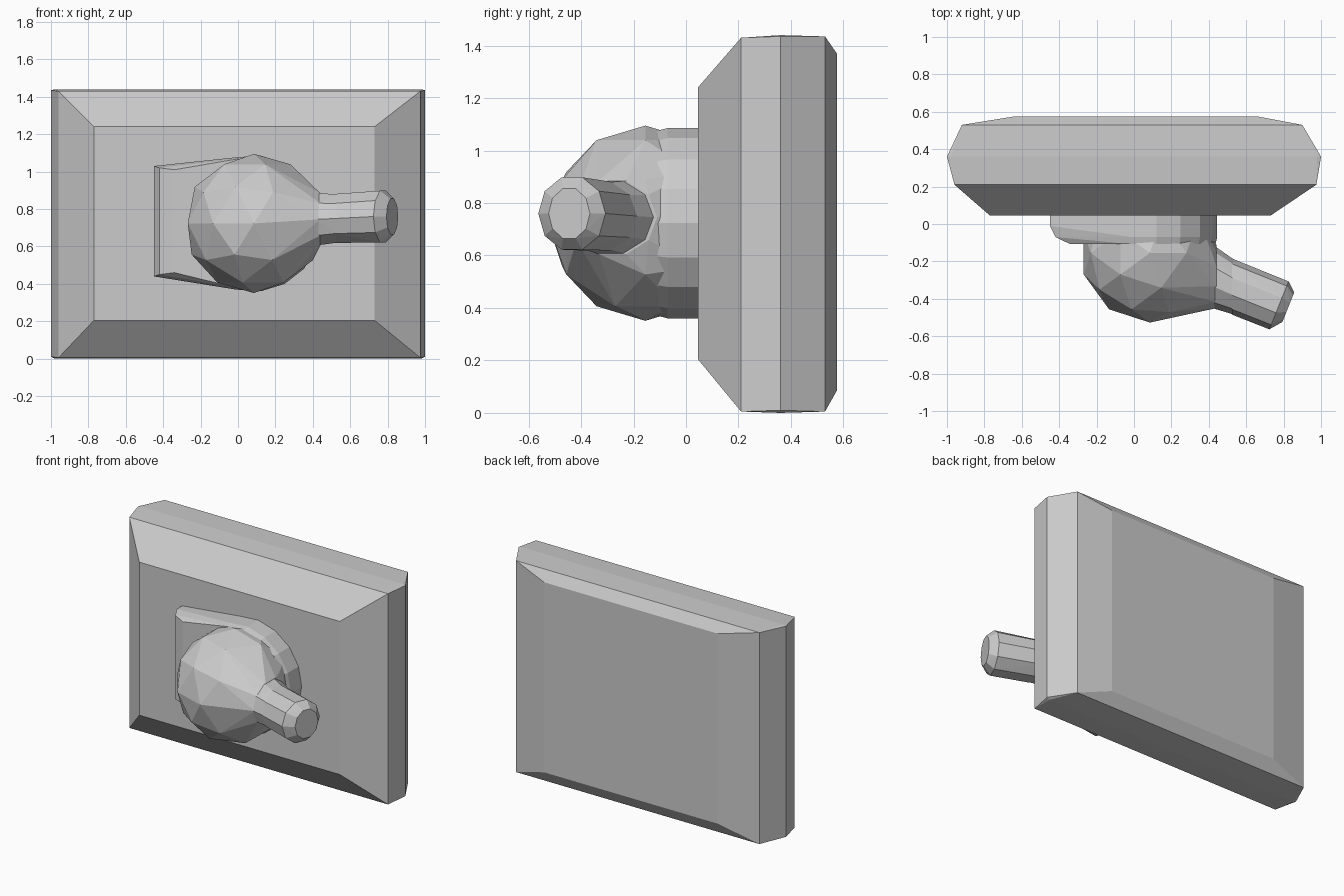
import bpy, bmesh
from math import sin, cos, pi
from mathutils import Vector

if "Cube" in bpy.data.objects:
    bpy.data.objects.remove(bpy.data.objects["Cube"])


def hull(name, points):
    """Flat-shaded convex solid around a set of points."""
    bm = bmesh.new()
    for p in points:
        bm.verts.new(p)
    bmesh.ops.convex_hull(bm, input=bm.verts[:])
    loose = [v for v in bm.verts if not v.link_faces]
    bmesh.ops.delete(bm, geom=loose, context='VERTS')
    bmesh.ops.dissolve_limit(bm, angle_limit=0.02, verts=bm.verts[:], edges=bm.edges[:])
    bmesh.ops.recalc_face_normals(bm, faces=bm.faces[:])
    mesh = bpy.data.meshes.new(name)
    bm.to_mesh(mesh)
    bm.free()
    obj = bpy.data.objects.new(name, mesh)
    bpy.context.collection.objects.link(obj)
    return obj


def ring(center, axis, ry, rz, n=10):
    """Ellipse of points around a horizontal axis."""
    axis = Vector(axis).normalized()
    side = Vector((-axis.y, axis.x, 0))
    return [Vector(center) + side * ry * cos(2 * pi * i / n) + Vector((0, 0, rz * sin(2 * pi * i / n)))
            for i in range(n)]


# Wall plate: rectangles stacked front to back (y, x0, x1, z0, z1)
sections = [(0.045, -0.77, 0.73, 0.205, 1.24),
            (0.21, -0.96, 0.975, 0.005, 1.43),
            (0.36, -1.0, 1.0, 0.01, 1.435),
            (0.36, -0.98, 0.98, 0.0, 1.44),
            (0.53, -0.92, 0.90, 0.005, 1.435),
            (0.575, -0.64, 0.66, 0.085, 1.37)]
hull("wall_plate", [(x, y, z) for y, x0, x1, z0, z1 in sections
                    for x in (x0, x1) for z in (z0, z1)])

# Mounting base: square on the left, round on the right
base = []
for y, left, r, inset in ((0.06, -0.45, 0.365, 0), (-0.01, -0.45, 0.365, 0),
                          (-0.07, -0.42, 0.365, 0.01), (-0.108, -0.34, 0.355, 0.02)):
    base += [(left, y, 0.44 + inset), (left, y, 1.03 - inset)]
    base += [(0.08 + r * cos(a), y, 0.723 + r * sin(a))
             for a in [pi * (-0.58 + 1.16 * i / 10) for i in range(11)]]
hull("mounting_base", base)

# Ball housing tapering into the neck opening
bm = bmesh.new()
bmesh.ops.create_icosphere(bm, subdivisions=2, radius=0.372)
ball = [v.co + Vector((0.085, -0.155, 0.723)) for v in bm.verts]
bm.free()
ball = [p for p in ball if p.x < 0.43]
hull("ball_housing", ball + ring((0.44, -0.28, 0.745), (1, 0, 0), 0.17, 0.147))

# Neck collar
hull("neck", ring((0.42, -0.28, 0.745), (1, 0, 0), 0.17, 0.147) +
     ring((0.53, -0.335, 0.75), (1, 0, 0), 0.148, 0.136))

# Lever stub angled forward with a bevelled tip
direction = (0.92, -0.37, 0)
hull("lever", ring((0.525, -0.335, 0.75), (1, 0, 0), 0.15, 0.138) +
     ring((0.775, -0.435, 0.76), direction, 0.138, 0.145) +
     ring((0.825, -0.445, 0.76), direction, 0.085, 0.10))
